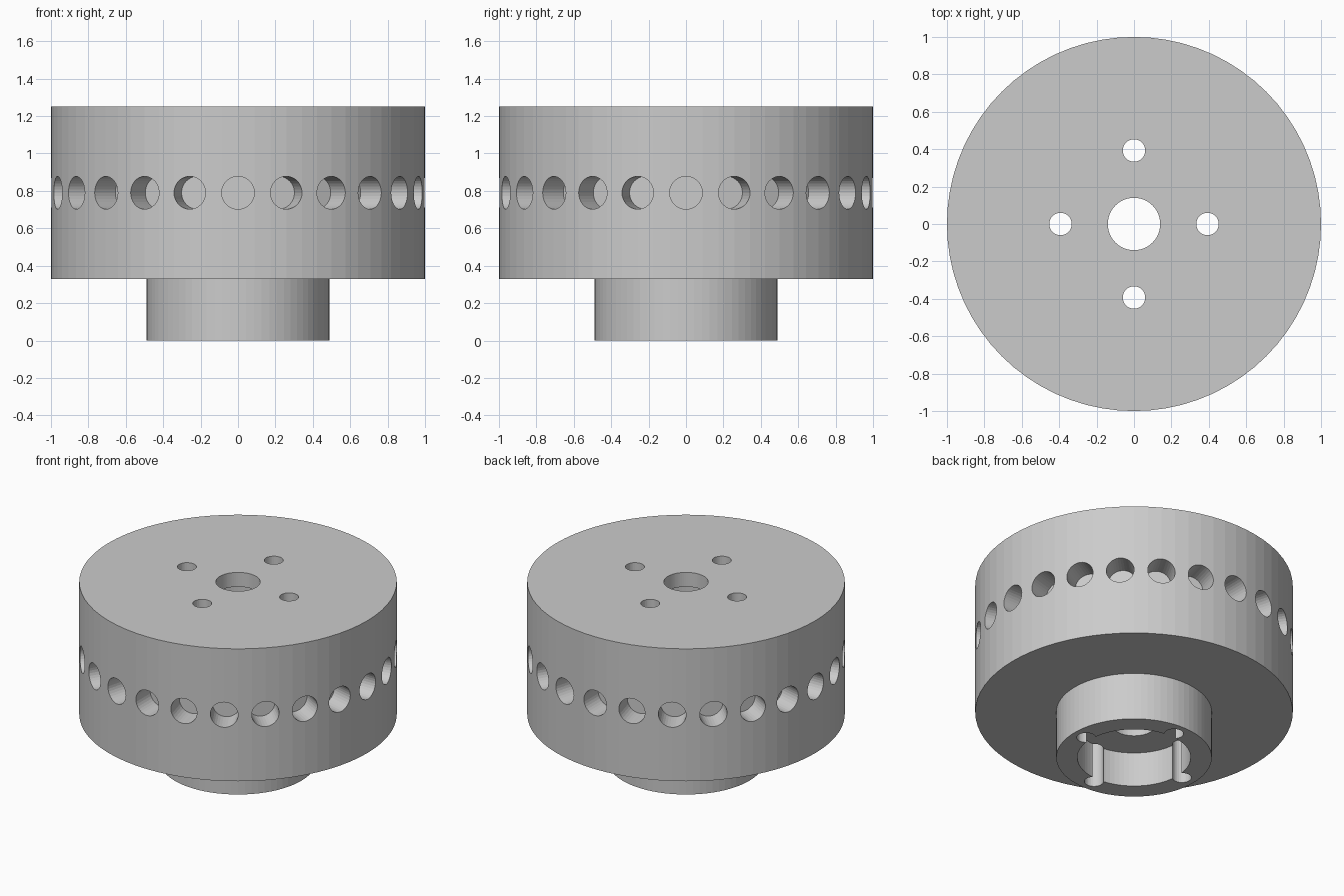
import bpy, bmesh, math
from mathutils import Matrix, Vector

cube = bpy.data.objects.get("Cube")
if cube:
    bpy.data.objects.remove(cube, do_unlink=True)

SEGMENTS = 72
HOLE_COUNT = 24

gray = bpy.data.materials.new("light_gray")
gray.use_nodes = True
color = (0.6, 0.6, 0.6, 1)
gray.diffuse_color = color
gray.node_tree.nodes["Principled BSDF"].inputs["Base Color"].default_value = color


def make_object(name, bm):
    bmesh.ops.recalc_face_normals(bm, faces=bm.faces)
    mesh = bpy.data.meshes.new(name)
    bm.to_mesh(mesh)
    bm.free()
    mesh.materials.append(gray)
    obj = bpy.data.objects.new(name, mesh)
    bpy.context.collection.objects.link(obj)
    return obj


def add_rod(bm, radius, length, matrix):
    bmesh.ops.create_cone(bm, cap_ends=True, segments=32, radius1=radius,
                          radius2=radius, depth=length, matrix=matrix)


# Drum, hub and stepped centre bore as one closed turned profile (radius, height)
profile = [(0.14, 1.25), (1.0, 1.25), (1.0, 0.33), (0.49, 0.33), (0.49, 0),
           (0.357, 0), (0.357, 0.24), (0.14, 0.24), (0.14, 0.36),
           (0.28, 0.36), (0.28, 1.15), (0.14, 1.15)]
bm = bmesh.new()
verts = [bm.verts.new((r, 0, z)) for r, z in profile]
edges = [bm.edges.new((a, b)) for a, b in zip(verts, verts[1:] + verts[:1])]
bmesh.ops.spin(bm, geom=verts + edges, cent=(0, 0, 0), axis=(0, 0, 1),
               angle=math.tau, steps=SEGMENTS, use_merge=True)
bmesh.ops.remove_doubles(bm, verts=bm.verts, dist=0.0001)
drum = make_object("drum_with_hub", bm)

# Cutters: ring of blind radial holes and four vertical bolt holes
bm = bmesh.new()
for i in range(HOLE_COUNT):
    turn = Matrix.Rotation(math.tau * i / HOLE_COUNT, 4, "Z")
    place = Matrix.Translation(Vector((1.0, 0, 0.79)))
    add_rod(bm, 0.0875, 0.32, turn @ place @ Matrix.Rotation(math.pi / 2, 4, "Y"))
for i in range(4):
    turn = Matrix.Rotation(math.tau * i / 4, 4, "Z")
    add_rod(bm, 0.06, 2, turn @ Matrix.Translation(Vector((0.393, 0, 0.6))))
cutter = make_object("hole_cutter", bm)
cutter.hide_render = True

# Cut the holes
cut = drum.modifiers.new("holes", "BOOLEAN")
cut.operation = "DIFFERENCE"
cut.solver = "EXACT"
cut.object = cutter
bpy.context.view_layer.objects.active = drum
drum.select_set(True)
bpy.ops.object.modifier_apply(modifier=cut.name)
bpy.data.objects.remove(cutter, do_unlink=True)
